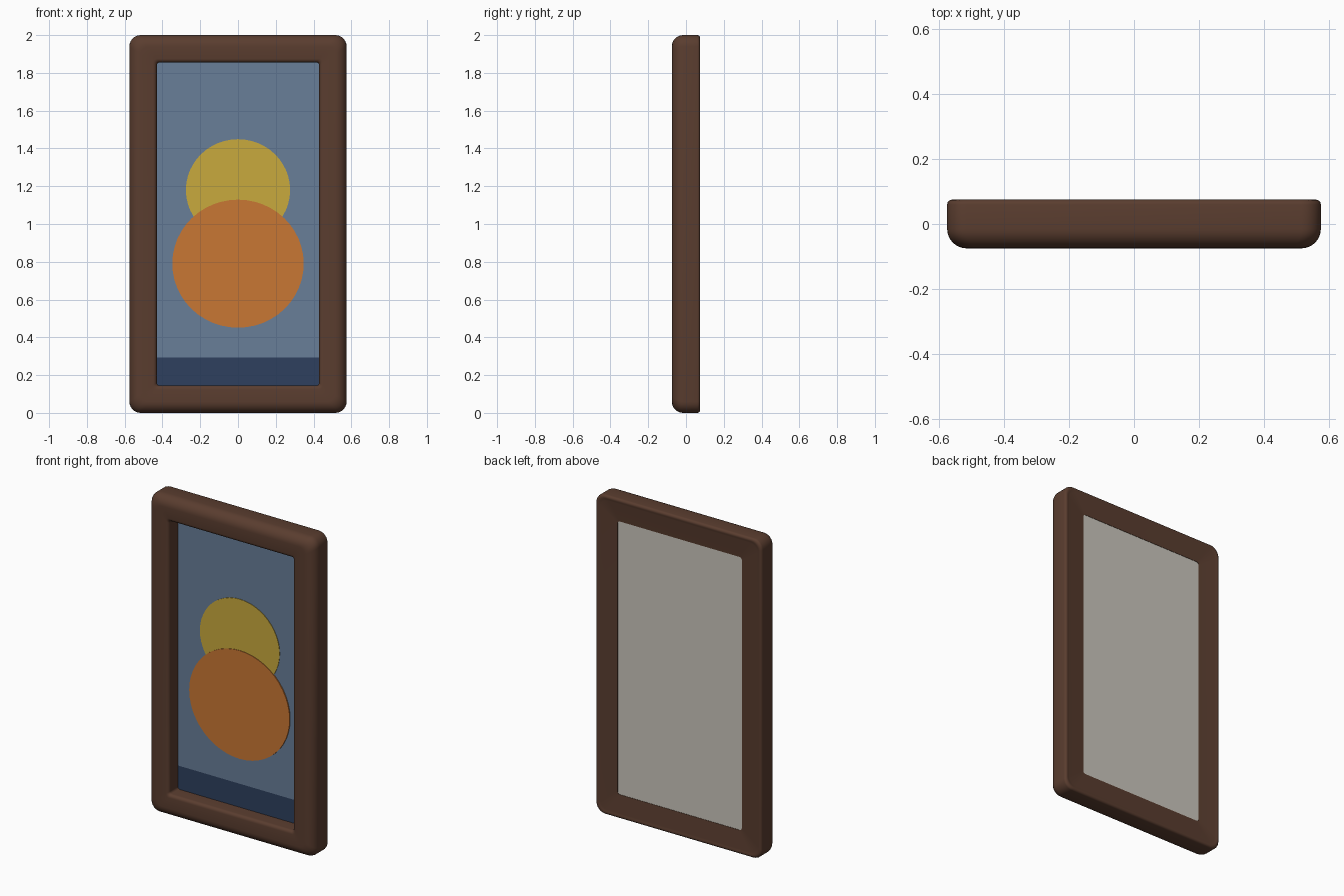
import bpy, bmesh, math

if "Cube" in bpy.data.objects:
    bpy.data.objects.remove(bpy.data.objects["Cube"])

W, H, Z0 = 0.575, 1.0, 1.0      # outer half width, half height, centre height


def material(name, rgb):
    m = bpy.data.materials.new(name)
    lin = [((c / 255 + 0.055) / 1.055) ** 2.4 for c in rgb]
    m.diffuse_color = (*lin, 1)
    m.use_nodes = True
    m.node_tree.nodes["Principled BSDF"].inputs["Base Color"].default_value = m.diffuse_color
    return m


brown = material("dark brown wood", (90, 61, 47))
blue = material("dusty blue", (104, 126, 152))
navy = material("navy", (46, 64, 94))
yellow = material("mustard yellow", (201, 170, 61))
orange = material("burnt orange", (201, 119, 52))
grey = material("warm grey", (203, 199, 189))


def finish(bm, name, mat):
    bmesh.ops.recalc_face_normals(bm, faces=bm.faces)
    me = bpy.data.meshes.new(name)
    bm.to_mesh(me)
    bm.free()
    me.materials.append(mat)
    ob = bpy.data.objects.new(name, me)
    bpy.context.collection.objects.link(ob)
    return ob


def arc(cu, cy, r, a0, a1, n):
    return [(cu + r * math.cos(math.radians(a0 + (a1 - a0) * i / n)),
             cy + r * math.sin(math.radians(a0 + (a1 - a0) * i / n))) for i in range(n + 1)]


def rounded_rect(hx, hz, r, n=6):
    pts = []
    for k, (sx, sz) in enumerate([(1, 1), (-1, 1), (-1, -1), (1, -1)]):
        for i in range(n + 1):
            a = math.radians(90 * k + 90 * i / n)
            pts.append((sx * (hx - r) + r * math.cos(a), sz * (hz - r) + r * math.sin(a)))
    return pts


# frame moulding: profile is (inset from outer edge, y), swept round a rounded rectangle
profile = (arc(0.06, -0.015, 0.06, 180, 270, 8)        # big front rounding
           + arc(0.125, -0.053, 0.02, -90, 0, 5)       # inner lip
           + [(0.145, 0.062), (0.032, 0.072)]          # inner wall, back slope
           + arc(0.015, 0.06, 0.015, 60, 180, 5))      # raised back rim
bm = bmesh.new()
loops = []
for u, y in profile:
    r = 0.06 + (0.015 - 0.06) * u / 0.145
    loops.append([bm.verts.new((x, y, Z0 + z)) for x, z in rounded_rect(W - u, H - u, r)])
for a, b in zip(loops, loops[1:] + loops[:1]):
    for i in range(len(a)):
        j = (i + 1) % len(a)
        bm.faces.new((a[i], a[j], b[j], b[i]))
frame = finish(bm, "frame", brown)
bpy.context.view_layer.objects.active = frame
frame.select_set(True)
bpy.ops.object.shade_smooth_by_angle(angle=math.radians(35))


def box(name, mat, hx, y0, y1, z0, z1):
    bm = bmesh.new()
    bmesh.ops.create_cube(bm, size=1)
    for v in bm.verts:
        v.co = (v.co.x * 2 * hx, y0 + (v.co.y + 0.5) * (y1 - y0), z0 + (v.co.z + 0.5) * (z1 - z0))
    return finish(bm, name, mat)


def disc(name, mat, rx, rz, z, y0, y1):
    bm = bmesh.new()
    bmesh.ops.create_cone(bm, cap_ends=True, segments=48, radius1=1, radius2=1, depth=1)
    for v in bm.verts:
        x, up, t = v.co
        v.co = (x * rx, y0 + (t + 0.5) * (y1 - y0), z + up * rz)
    return finish(bm, name, mat)


# picture and backing
box("backing_board", grey, 0.434, 0.03, 0.06, 0.142, 1.858)
box("picture_sky", blue, 0.434, 0.02, 0.03, 0.292, 1.858)
box("picture_ground", navy, 0.434, 0.02, 0.03, 0.142, 0.292)
disc("yellow_circle", yellow, 0.276, 0.269, 1.18, 0.017, 0.021)
disc("orange_circle", orange, 0.348, 0.339, 0.79, 0.014, 0.021)
